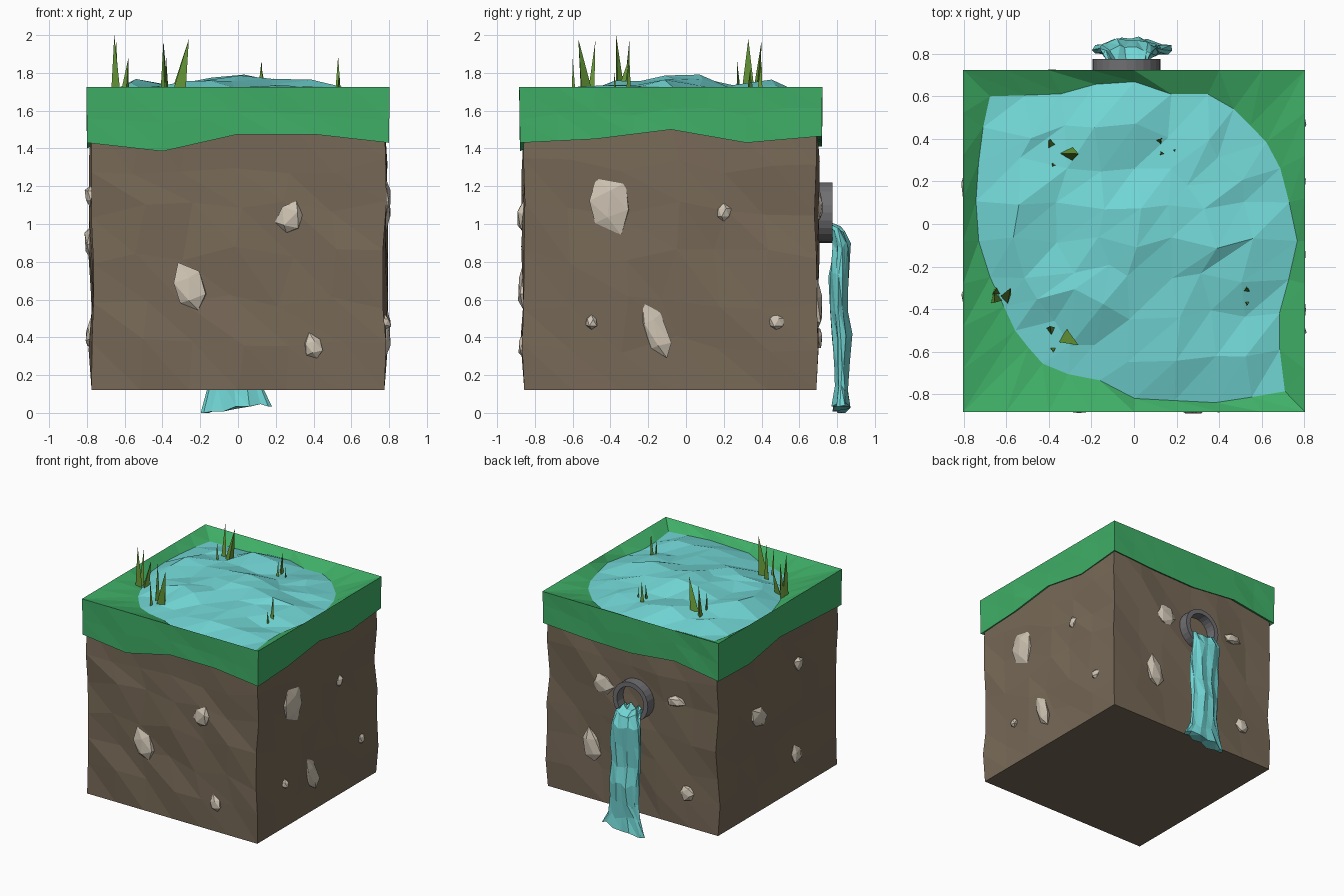
import bpy, bmesh, math, random
from mathutils import Vector, Matrix, geometry

random.seed(7)
if "Cube" in bpy.data.objects:
    bpy.data.objects.remove(bpy.data.objects["Cube"])


def material(name, rgb):
    m = bpy.data.materials.new(name)
    m.use_nodes = True
    m.diffuse_color = (*rgb, 1)
    node = next(n for n in m.node_tree.nodes if n.type == 'BSDF_PRINCIPLED')
    node.inputs["Base Color"].default_value = (*rgb, 1)
    node.inputs["Roughness"].default_value = 0.9
    return m


GRASS = material("grass green", (0.05, 0.43, 0.135))
SOIL = material("soil brown", (0.185, 0.14, 0.095))
STONE = material("pale stone", (0.62, 0.55, 0.45))
WATER = material("water turquoise", (0.165, 0.67, 0.66))
REED = material("reed green", (0.14, 0.33, 0.04))
METAL = material("pipe grey", (0.16, 0.16, 0.17))


def finish(name, bm, mat):
    bmesh.ops.recalc_face_normals(bm, faces=bm.faces)
    bmesh.ops.triangulate(bm, faces=bm.faces, quad_method='FIXED')
    me = bpy.data.meshes.new(name)
    bm.to_mesh(me)
    bm.free()
    me.materials.append(mat)
    ob = bpy.data.objects.new(name, me)
    bpy.context.collection.objects.link(ob)
    return ob


def jitter(a):
    return random.uniform(-a, a)


def loft(bm, rings, cap_start=False, cap_end=False):
    """Join closed rings of equal point count with quads."""
    loops = [[bm.verts.new(p) for p in ring] for ring in rings]
    n = len(loops[0])
    for a, b in zip(loops, loops[1:]):
        for i in range(n):
            j = (i + 1) % n
            bm.faces.new((a[i], a[j], b[j], b[i]))
    if cap_start:
        bm.faces.new(loops[0])
    if cap_end:
        bm.faces.new(loops[-1])


# Soil block: subdivided cube with rough sides
bm = bmesh.new()
bmesh.ops.create_cube(bm, size=2)
bmesh.ops.subdivide_edges(bm, edges=bm.edges, cuts=5, use_grid_fill=True)
for v in bm.verts:
    x, y, z = v.co
    side = abs(z) < 0.99
    v.co = (x * 0.775, -0.083 + y * 0.773, 0.835 + z * 0.715)
    if side:
        if abs(x) > 0.99:
            v.co.x += random.uniform(-0.012, 0.02) * x
        else:
            v.co.x += jitter(0.05)
        if abs(y) > 0.99:
            v.co.y += random.uniform(-0.012, 0.02) * y
        else:
            v.co.y += jitter(0.05)
        v.co.z += jitter(0.05)
finish("soil_block", bm, SOIL)

# Pond outline and its mapping from a square grid
CENTRE = Vector((0.003, -0.08))
HALF, N = 0.803, 8
OUTLINE = [Vector(p) for p in (
    (-.69, .6), (-.35, .61), (-.17, .66), (0, .67), (.15, .61), (.4, .61),
    (.6, .41), (.67, .33), (.73, .1), (.77, -.07), (.73, -.25), (.67, -.47),
    (.71, -.79), (.38, -.84), (0, -.82), (-.17, -.73), (-.4, -.69),
    (-.55, -.52), (-.7, -.2), (-.75, 0), (-.73, .3))]


def shore(u, v):
    """Point of the pond outline in direction (u, v)."""
    far = CENTRE + Vector((u, v)).normalized() * 3
    for p, q in zip(OUTLINE, OUTLINE[1:] + OUTLINE[:1]):
        hit = geometry.intersect_line_line_2d(CENTRE, far, p, q)
        if hit:
            return hit
    return CENTRE + Vector((u, v)) * 0.7


# Grass cap: shore, rim, wavy skirt, underside
steps = [-1 + 2 * i / N for i in range(N)]
square = ([(s, -1) for s in steps] + [(1, s) for s in steps]
          + [(-s, 1) for s in steps] + [(-1, -s) for s in steps])
EDGE = [1.43, 1.385, 1.475, 1.475, 1.43, 1.45, 1.5, 1.43,
        1.465, 1.44, 1.43, 1.47, 1.41, 1.40, 1.47, 1.45]
SHORE_Z, RIM_Z = 1.665, 1.725
shore_ring, rim, waist, skirt, under = [], [], [], [], []
for i, (u, v) in enumerate(square):
    k = i // 2
    z = EDGE[k] if i % 2 == 0 else (EDGE[k] + EDGE[(k + 1) % 16]) / 2
    x, y = u * HALF, -0.08 + v * HALF
    shore_ring.append((*shore(u, v), SHORE_Z))
    rim.append((x, y, RIM_Z))
    d = 1 - random.uniform(0, 0.012)
    waist.append((x * d, -0.08 + v * HALF * d, (z + RIM_Z) / 2 + jitter(0.03)))
    skirt.append((x * 0.995, -0.08 + v * HALF * 0.995, z))
    under.append((x * 0.93, -0.08 + v * HALF * 0.93, z + 0.025))
bm = bmesh.new()
loft(bm, [shore_ring, rim, waist, skirt, under])
finish("grass_cap", bm, GRASS)

# Pond surface: grid fitted to the shore with a few wave crests
CRESTS = [(0.03, -0.03, .12, .26), (-0.17, -0.28, .09, .15),
          (-0.5, 0.1, .08, .22), (0.38, -0.12, .09, .17),
          (-0.1, 0.42, .07, .2), (0.1, -0.5, .05, .2), (-0.5, -0.2, .05, .2)]
bm = bmesh.new()
rows = []
for j in range(N + 1):
    row = []
    for i in range(N + 1):
        u, v = -1 + 2 * i / N, -1 + 2 * j / N
        s = max(abs(u), abs(v))
        if s == 0:
            p = CENTRE.copy()
        else:
            p = CENTRE + (shore(u, v) - CENTRE) * s
        z = SHORE_Z
        if s < 0.99:
            p += Vector((jitter(0.035), jitter(0.035)))
            z += 0.025 + jitter(0.018)
            z += max(h * math.exp(-((p.x - cx) ** 2 + (p.y - cy) ** 2) / w ** 2)
                     for cx, cy, h, w in CRESTS)
        row.append(bm.verts.new((*p, z)))
    rows.append(row)
for a, b in zip(rows, rows[1:]):
    for i in range(N):
        bm.faces.new((a[i], a[i + 1], b[i + 1], b[i]))
pond = finish("pond_surface", bm, WATER)
if pond.data.polygons[0].normal.z < 0:
    pond.data.flip_normals()

# Embedded stones: side, position along side, height, half sizes, tilt
SIDES = {"front": (0, -0.86), "back": (0, 0.695),
         "left": (1, 0.78), "right": (1, -0.78)}
STONES = [
    ("front", .28, 1.03, .075, .09, .3), ("front", -.26, .66, .09, .13, -.4),
    ("front", .4, .35, .055, .07, -.3),
    ("left", -.41, 1.1, .13, .15, -.4), ("left", .2, 1.06, .045, .05, 0),
    ("left", -.16, .43, .065, .17, -.4), ("left", -.5, .48, .035, .04, 0),
    ("left", .48, .48, .045, .045, 0),
    ("back", .27, 1.09, .10, .10, .5), ("back", -.4, 1.13, .08, .05, .2),
    ("back", .37, .56, .085, .15, .2), ("back", -.5, .4, .06, .07, .6),
    ("right", -.35, 1.15, .065, .06, 0), ("right", .18, .9, .11, .08, -.5),
    ("right", -.32, .41, .07, .085, .3)]
for side, along, z, ha, hz, tilt in STONES:
    axis, plane = SIDES[side]
    bm = bmesh.new()
    bmesh.ops.create_icosphere(bm, subdivisions=1, radius=1)
    turn = Matrix.Rotation(tilt, 3, 'Y')
    for v in bm.verts:
        v.co *= random.uniform(0.82, 1.15)
        v.co = turn @ Vector((v.co.x * ha, v.co.y * 0.033, v.co.z * hz))
        x, y, h = v.co
        v.co = (along + x, plane + y, z + h) if axis == 0 else (plane + y, along + x, z + h)
    finish(side + "_stone", bm, STONE)

# Reeds: root x, root y, tip x, tip y, tip height, radius
REEDS = [
    (-.39, .37, -.395, .4, 1.97, .024), (-.32, .33, -.26, .33, 1.98, .045),
    (-.38, .28, -.38, .27, 1.87, .015),
    (.12, .39, .125, .4, 1.87, .02), (.13, .33, .13, .34, 1.82, .015),
    (.19, .345, .19, .35, 1.78, .01),
    (-.65, -.35, -.655, -.37, 2.0, .032), (-.6, -.35, -.58, -.3, 1.88, .03),
    (-.65, -.32, -.645, -.3, 1.97, .022),
    (-.39, -.5, -.395, -.48, 1.97, .024), (-.32, -.53, -.26, -.57, 1.98, .045),
    (-.38, -.59, -.38, -.6, 1.88, .015),
    (.53, -.31, .53, -.3, 1.89, .02), (.53, -.37, .535, -.38, 1.8, .013)]
for k, (x, y, tx, ty, tz, r) in enumerate(REEDS):
    bm = bmesh.new()
    base = []
    for i in range(3):
        a = k + i * math.tau / 3
        base.append(bm.verts.new((x + r * math.cos(a), y + r * math.sin(a), 1.66)))
    tip = bm.verts.new((tx, ty, tz))
    bm.faces.new(base)
    for i in range(3):
        bm.faces.new((base[i], base[(i + 1) % 3], tip))
    finish("reed_blade", bm, REED)

# Outlet pipe: open ring on the back
bm = bmesh.new()
profile = [(.122, .66), (.122, .775), (.16, .775), (.16, .66), (.122, .66)]
turns = [i * math.tau / 24 for i in range(24)]
loft(bm, [[(-.035 + r * math.cos(a), y, 1.06 + r * math.sin(a)) for a in turns]
          for r, y in profile])
bmesh.ops.remove_doubles(bm, verts=bm.verts, dist=0.0001)
pipe = finish("outlet_pipe", bm, METAL)

# Waterfall: pleated column; height, centre x, centre y, half width, half depth
FALL = [(1.0, -.035, .735, .09, .03), (.97, -.035, .80, .105, .035),
        (.88, -.03, .825, .125, .042), (.72, -.02, .81, .135, .05),
        (.55, -.02, .81, .13, .045), (.4, -.02, .825, .13, .05),
        (.25, -.015, .825, .125, .035), (.13, -.01, .825, .14, .03),
        (.02, -.01, .82, .195, .045)]
rings = []
for z, cx, cy, w, d in FALL:
    ring = []
    for i in range(16):
        a = i * math.tau / 16
        pleat = 1.12 if i % 2 else 0.85
        lift = jitter(0.02)
        ring.append((cx + w * math.cos(a) + jitter(0.01),
                     cy + d * pleat * math.sin(a) + jitter(0.006),
                     max(0, z + lift + (0.03 * math.cos(a) if z < 0.1 else 0))))
    rings.append(ring)
bm = bmesh.new()
loft(bm, rings, cap_start=True, cap_end=True)
finish("waterfall", bm, WATER)
